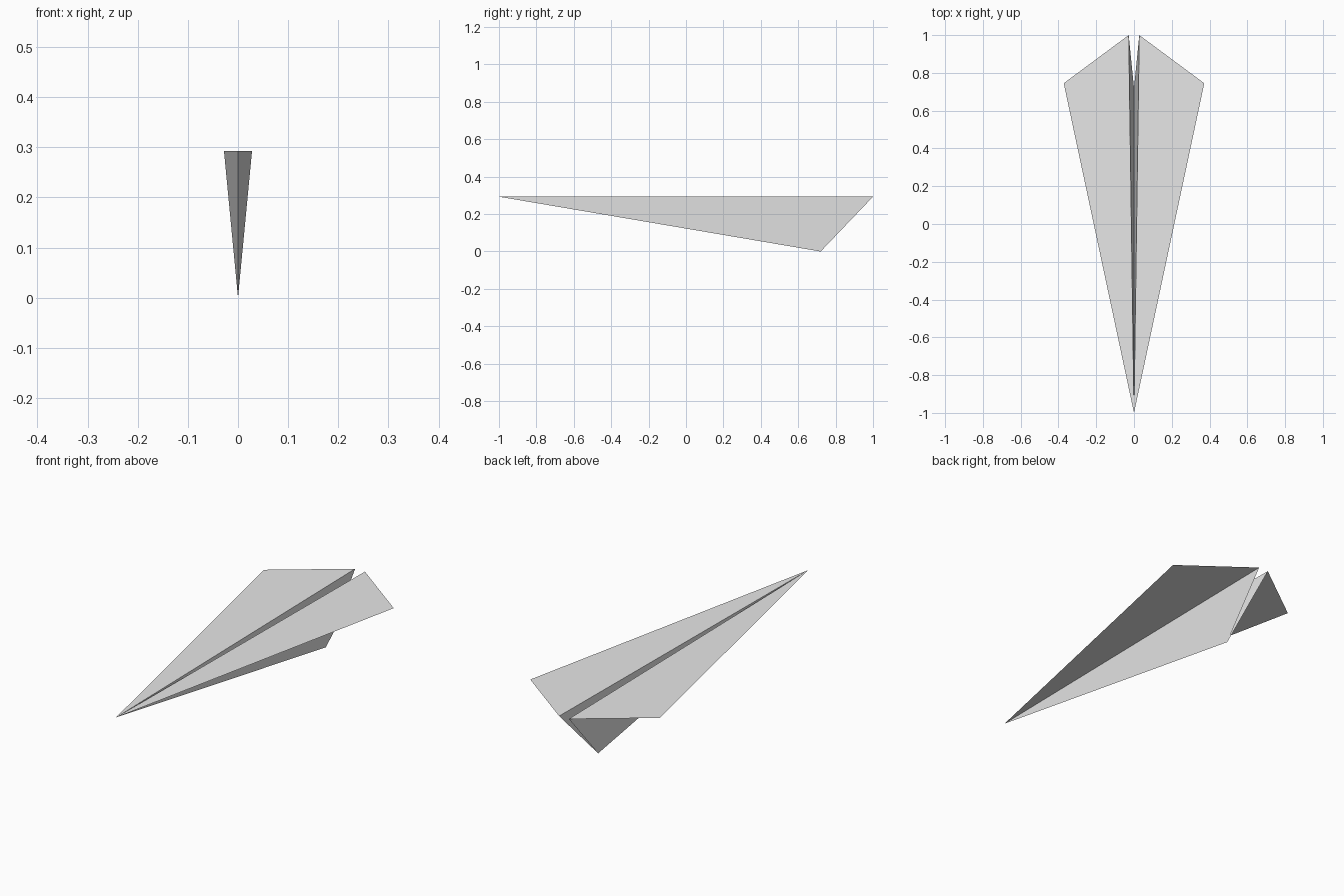
import bpy

cube = bpy.data.objects.get("Cube")
if cube:
    bpy.data.objects.remove(cube, do_unlink=True)

# Plain paper colour
paper = bpy.data.materials.new("paper_white")
paper.use_nodes = True
colour = (0.8, 0.8, 0.8, 1.0)
paper.diffuse_color = colour
paper.node_tree.nodes["Principled BSDF"].inputs["Base Color"].default_value = colour

# Corners of the folded sheet
TOP = 0.293
nose = (0, -1, TOP)
fold_rear = (0.028, 1, TOP)
wing_tip = (0.372, 0.745, TOP)
keel_bottom = (0, 0.72, 0)


def folded_panel(name, corners):
    """Make one flat triangular sheet and mirror it to the other side."""
    mesh = bpy.data.meshes.new(name)
    mesh.from_pydata(corners, [], [(0, 1, 2)])
    mesh.materials.append(paper)
    panel = bpy.data.objects.new(name, mesh)
    bpy.context.collection.objects.link(panel)
    mirror = panel.modifiers.new("Mirror", 'MIRROR')
    mirror.use_axis[0] = True
    mirror.merge_threshold = 0.0001
    return panel


# Flat wings, facing up
folded_panel("wings", [nose, wing_tip, fold_rear])

# V-shaped keel, facing outward
folded_panel("keel", [nose, keel_bottom, fold_rear])
